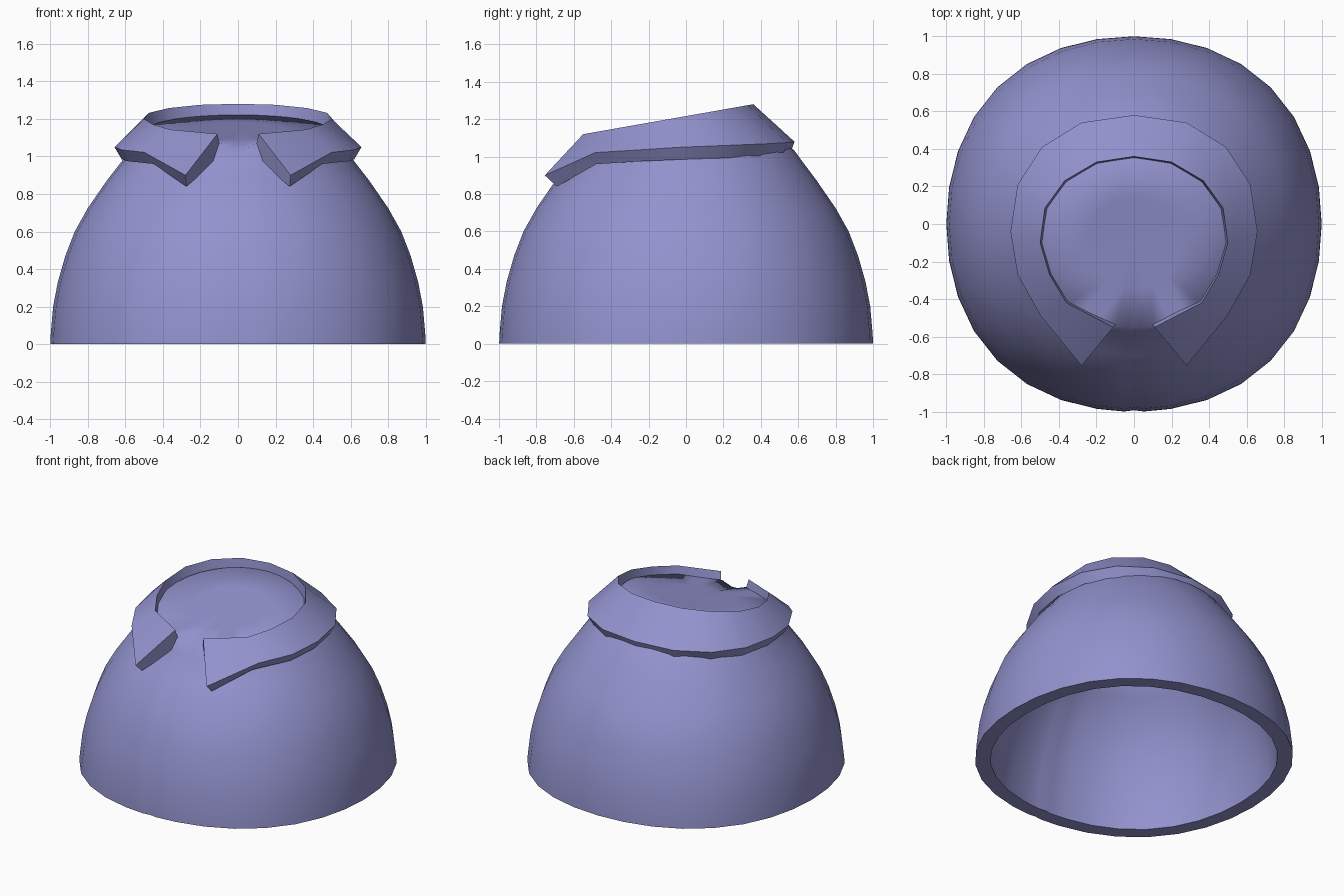
import bpy
from math import sin, cos, radians

if "Cube" in bpy.data.objects:
    bpy.data.objects.remove(bpy.data.objects["Cube"])

# Cloth colour
cloth = bpy.data.materials.new("cloth")
cloth.diffuse_color = (.29, .29, .62, 1)
cloth.use_nodes = True
cloth.node_tree.nodes["Principled BSDF"].inputs["Base Color"].default_value = cloth.diffuse_color


def make_object(name, verts, faces, angle, thickness=0):
    mesh = bpy.data.meshes.new(name)
    mesh.from_pydata(verts, [], faces)
    mesh.materials.append(cloth)
    obj = bpy.data.objects.new(name, mesh)
    bpy.context.collection.objects.link(obj)
    bpy.ops.object.select_all(action='DESELECT')
    obj.select_set(True)
    bpy.context.view_layer.objects.active = obj
    if thickness:
        # give the sheet its cloth thickness, inward
        solid = obj.modifiers.new("thickness", 'SOLIDIFY')
        solid.thickness = thickness
        solid.offset = -1
        bpy.ops.object.modifier_apply(modifier=solid.name)
    # flat bottom rim
    for v in obj.data.vertices:
        if v.co.z < .03:
            v.co.z = 0
    bpy.ops.object.shade_smooth_by_angle(angle=radians(angle))
    return obj


# Torso: dome of stacked rings, ending in a tilted neck disc.
# Ring: x radius, y radius, centre y, height, tilt along y
rings = [(1, 1, 0, 0, 0), (.998, .998, 0, .05, 0), (.985, .985, 0, .2, 0),
         (.96, .96, 0, .33, 0), (.92, .92, 0, .47, 0), (.87, .87, 0, .6, 0),
         (.80, .80, 0, .725, 0), (.70, .70, 0, .87, 0), (.595, .578, 0, 1.005, .05),
         (.485, .45, -.10, 1.16, .176), (.25, .24, -.10, 1.155, .176)]
angles = sorted([i * 11.25 for i in range(32)] + [267, 273])
verts, faces = [], []
n = len(angles)
for k, (rx, ry, cy, z, tilt) in enumerate(rings):
    for a in angles:
        # slightly squarish plan, fading upwards
        f = 1 + .03 * max(0, 1 - z) * sin(radians(2 * a)) ** 2
        # faint front closing seam
        if a == 270 and k < 9:
            f *= .992
        x, y = rx * cos(radians(a)) * f, cy + ry * sin(radians(a)) * f
        # neck disc dips in the collar opening
        dip = .03 if k == 9 and abs(a - 270) < 10 else 0
        verts.append((x, y, z + tilt * y - dip))
for k in range(len(rings) - 1):
    for i in range(n):
        j = (i + 1) % n
        faces.append((k * n + i, k * n + j, (k + 1) * n + j, (k + 1) * n + i))
top = (len(rings) - 1) * n
verts.append((0, -.10, 1.155 - .0176))
faces += [(top + i, top + (i + 1) % n, len(verts) - 1) for i in range(n)]
make_object("torso", verts, faces, 60, .1)


# Collar: right half from front tip to centre back, mirrored to the left
def mirrored(points):
    return points + [(-x, y, z) for x, y, z in points[-2::-1]]


neck_plan = [(.11, -.55), (.36, -.42), (.45, -.27), (.50, -.10),
             (.475, .085), (.37, .23), (.20, .33), (0, .36)]
neck_edge = [(x, y, 1.217 + .176 * y) for x, y in neck_plan]
neck_under = [(x * .97, y * .97, 1.117 + .176 * y) for x, y in neck_plan]
neck_under[0] = (.085, -.52, 1.0)
outer_edge = [(.28, -.755, .90), (.50, -.485, 1.022), (.62, -.27, 1.035),
              (.658, -.04, 1.05), (.62, .21, 1.06), (.49, .41, 1.068),
              (.28, .54, 1.075), (0, .58, 1.08)]
outer_under = [(.275, -.69, .84), (.45, -.48, .96), (.59, -.25, .975),
               (.62, -.03, .985), (.585, .20, .992), (.46, .385, 1.0),
               (.265, .515, 1.005), (0, .555, 1.01)]

loops = [mirrored(p) for p in (neck_edge, outer_edge, outer_under, neck_under)]
m = len(loops[0])
verts = [v for loop in loops for v in loop]
faces = [(0, 3 * m, 2 * m, m), (m - 1, 2 * m - 1, 3 * m - 1, 4 * m - 1)]
for k in range(4):
    a, b = k * m, (k + 1) % 4 * m
    faces += [(a + i, b + i, b + i + 1, a + i + 1) for i in range(m - 1)]
make_object("collar", verts, faces, 40)
